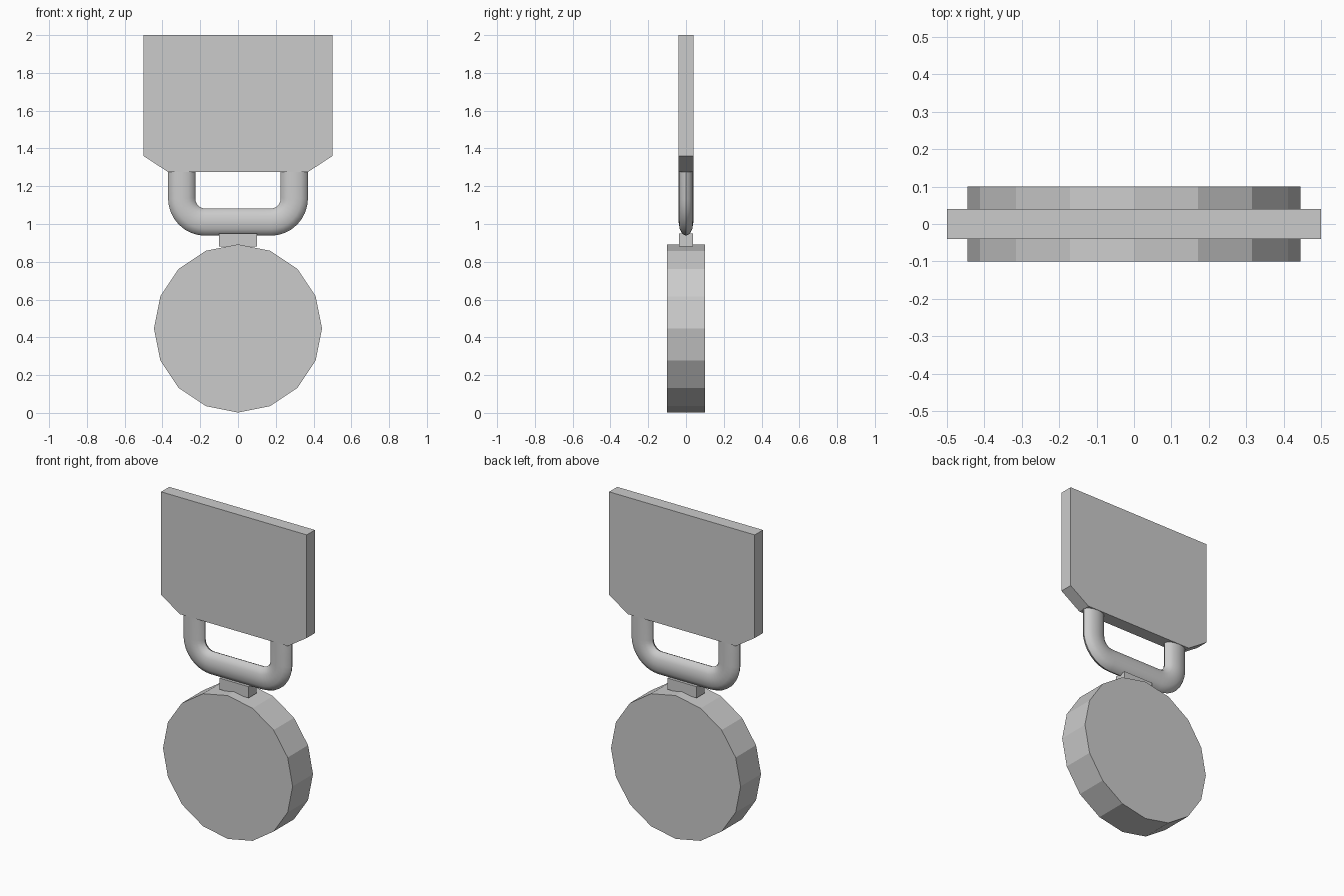
import bpy, bmesh, math

if "Cube" in bpy.data.objects:
    bpy.data.objects.remove(bpy.data.objects["Cube"])


def prism(name, profile, half_depth):
    """Extrude an x-z outline evenly along y."""
    bm = bmesh.new()
    face = bm.faces.new([bm.verts.new((x, -half_depth, z)) for x, z in profile])
    ext = bmesh.ops.extrude_face_region(bm, geom=[face])
    new_verts = [g for g in ext["geom"] if isinstance(g, bmesh.types.BMVert)]
    bmesh.ops.translate(bm, verts=new_verts, vec=(0, 2 * half_depth, 0))
    bmesh.ops.recalc_face_normals(bm, faces=bm.faces)
    mesh = bpy.data.meshes.new(name)
    bm.to_mesh(mesh)
    bm.free()
    obj = bpy.data.objects.new(name, mesh)
    bpy.context.collection.objects.link(obj)
    return obj


def mirrored(half):
    """Complete a right-hand outline with its left-hand mirror."""
    return half + [(-x, z) for x, z in reversed(half)]


# Ribbon plate with chamfered lower corners
prism("ribbon_plate", mirrored([(0.5, 2.0), (0.5, 1.36), (0.37, 1.275)]), 0.04)

# Sixteen-sided medal disc
prism("medal_disc", [(0.445 * math.cos(i * math.tau / 16),
                      0.447 + 0.445 * math.sin(i * math.tau / 16))
                     for i in range(16)], 0.1)

# Small connector between disc and loop
prism("connector", mirrored([(0.1, 0.95), (0.1, 0.88)]), 0.038)

# Hanging loop: flattened tube with rounded corners
cx, cz, bend = 0.298, 1.01, 0.125
half = [(cx, 1.28)]
for i in range(9):
    a = i * math.pi / 16
    half.append((cx - bend + bend * math.cos(a), cz + bend - bend * math.sin(a)))
path = mirrored(half)
curve = bpy.data.curves.new("hanging_loop", "CURVE")
curve.dimensions = "3D"
curve.bevel_depth = 0.072
curve.bevel_resolution = 4
curve.use_fill_caps = True
spline = curve.splines.new("POLY")
spline.points.add(len(path) - 1)
for point, (x, z) in zip(spline.points, path):
    point.co = (x, 0, z, 1)
loop = bpy.data.objects.new("hanging_loop", curve)
bpy.context.collection.objects.link(loop)
loop.scale.y = 0.54
bpy.ops.object.select_all(action="DESELECT")
loop.select_set(True)
bpy.context.view_layer.objects.active = loop
bpy.ops.object.convert(target="MESH")
bpy.ops.object.transform_apply(location=False, rotation=False, scale=True)
bpy.ops.object.shade_smooth_by_angle(angle=math.radians(45))
